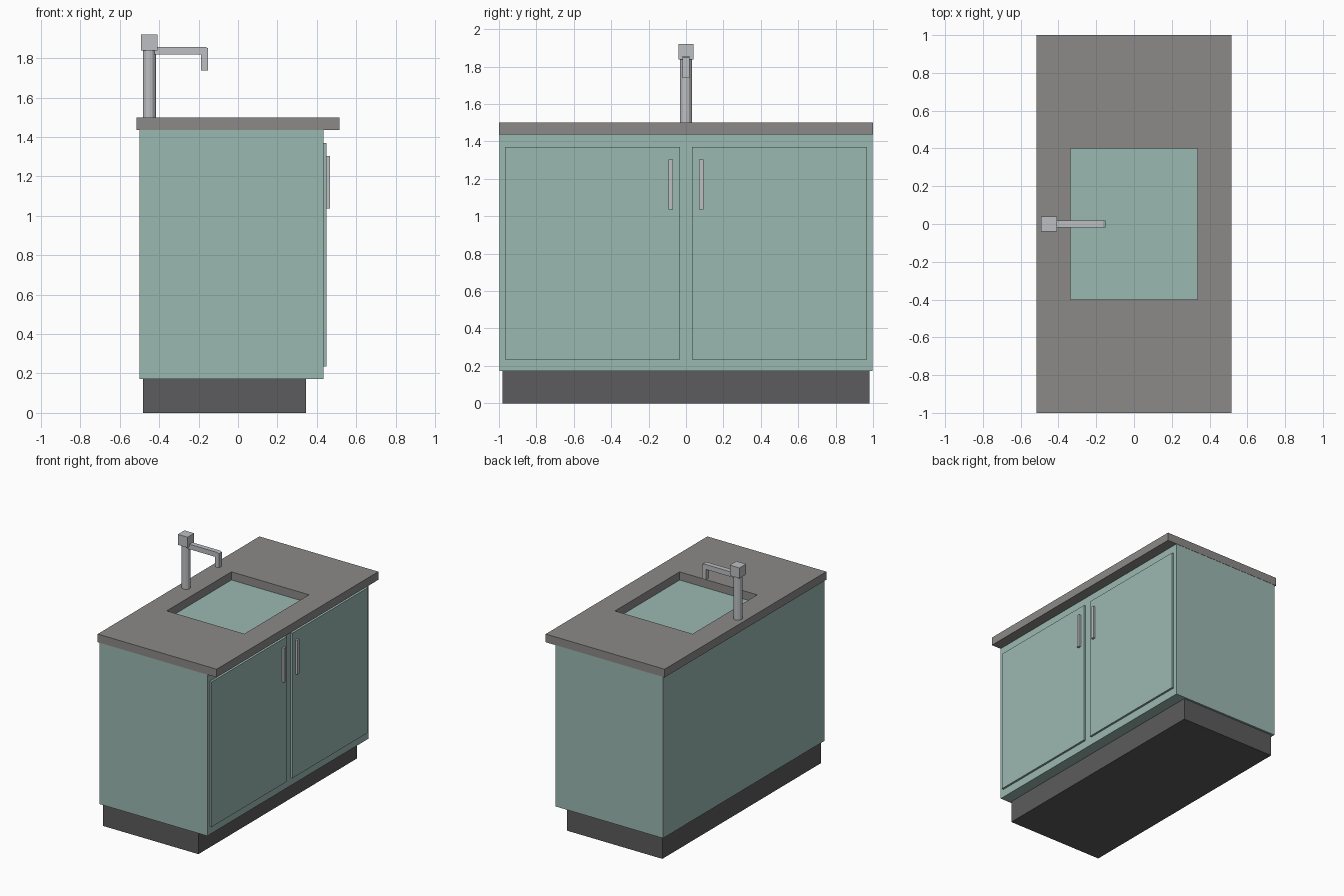
import bpy
import bmesh
from mathutils import Vector

old = bpy.data.objects.get("Cube")
if old:
    bpy.data.objects.remove(old, do_unlink=True)


def material(name, rgb):
    m = bpy.data.materials.new(name)
    m.use_nodes = True
    m.diffuse_color = (*rgb, 1)
    m.node_tree.nodes["Principled BSDF"].inputs["Base Color"].default_value = (*rgb, 1)
    return m


mint = material("mint paint", (0.33, 0.48, 0.44))
stone = material("grey stone", (0.26, 0.255, 0.25))
dark = material("dark plinth", (0.107, 0.105, 0.109))
metal = material("brushed metal", (0.51, 0.52, 0.54))


def finish(name, bm, mat):
    bmesh.ops.recalc_face_normals(bm, faces=bm.faces)
    mesh = bpy.data.meshes.new(name)
    bm.to_mesh(mesh)
    bm.free()
    mesh.materials.append(mat)
    ob = bpy.data.objects.new(name, mesh)
    bpy.context.collection.objects.link(ob)
    return ob


def box(name, x, y, z, mat):
    bm = bmesh.new()
    bmesh.ops.create_cube(bm, size=1)
    for v in bm.verts:
        v.co = Vector([(a + b) / 2 + c * (b - a) for (a, b), c in zip((x, y, z), v.co)])
    return finish(name, bm, mat)


# Plinth and cabinet body
box("plinth", (-0.483, 0.345), (-0.982, 0.982), (0, 0.172), dark)
box("cabinet", (-0.5, 0.433), (-0.998, 0.998), (0.172, 1.436), mint)

# Countertop: a rectangular ring around the sink opening
bm = bmesh.new()


def ring_loop(x0, x1, y, z):
    return [bm.verts.new(p) for p in ((x0, -y, z), (x1, -y, z), (x1, y, z), (x0, y, z))]


loops = [ring_loop(-0.515, 0.515, 1, 1.436), ring_loop(-0.515, 0.515, 1, 1.5),
         ring_loop(-0.337, 0.335, 0.4, 1.5), ring_loop(-0.337, 0.335, 0.4, 1.436)]
for k in range(4):
    a, b = loops[k], loops[(k + 1) % 4]
    for i in range(4):
        j = (i + 1) % 4
        bm.faces.new((a[i], a[j], b[j], b[i]))
finish("countertop", bm, stone)

# Doors and bar handles, one pair on each side of the middle
for side, s in (("left", 1), ("right", -1)):
    box(side + "_door", (0.433, 0.449), sorted((0.033 * s, 0.967 * s)), (0.235, 1.37), mint)
    box(side + "_handle", (0.449, 0.466), sorted((0.069 * s, 0.094 * s)), (1.036, 1.303), metal)

# Tap column
bm = bmesh.new()
bmesh.ops.create_cone(bm, cap_ends=True, segments=12, radius1=0.033, radius2=0.033, depth=0.34)
bmesh.ops.translate(bm, vec=(-0.45, 0, 1.67), verts=bm.verts)
finish("tap_column", bm, metal)

# Tap head and bent spout
box("tap_head", (-0.492, -0.408), (-0.041, 0.041), (1.838, 1.92), metal)

profile = [(-0.43, 1.818), (-0.187, 1.818), (-0.187, 1.738), (-0.152, 1.738),
           (-0.152, 1.85), (-0.165, 1.857), (-0.43, 1.857)]
bm = bmesh.new()
face = bm.faces.new([bm.verts.new((x, -0.019, z)) for x, z in profile])
side = bmesh.ops.extrude_face_region(bm, geom=[face])
bmesh.ops.translate(bm, vec=(0, 0.038, 0),
                    verts=[g for g in side["geom"] if isinstance(g, bmesh.types.BMVert)])
finish("tap_spout", bm, metal)
